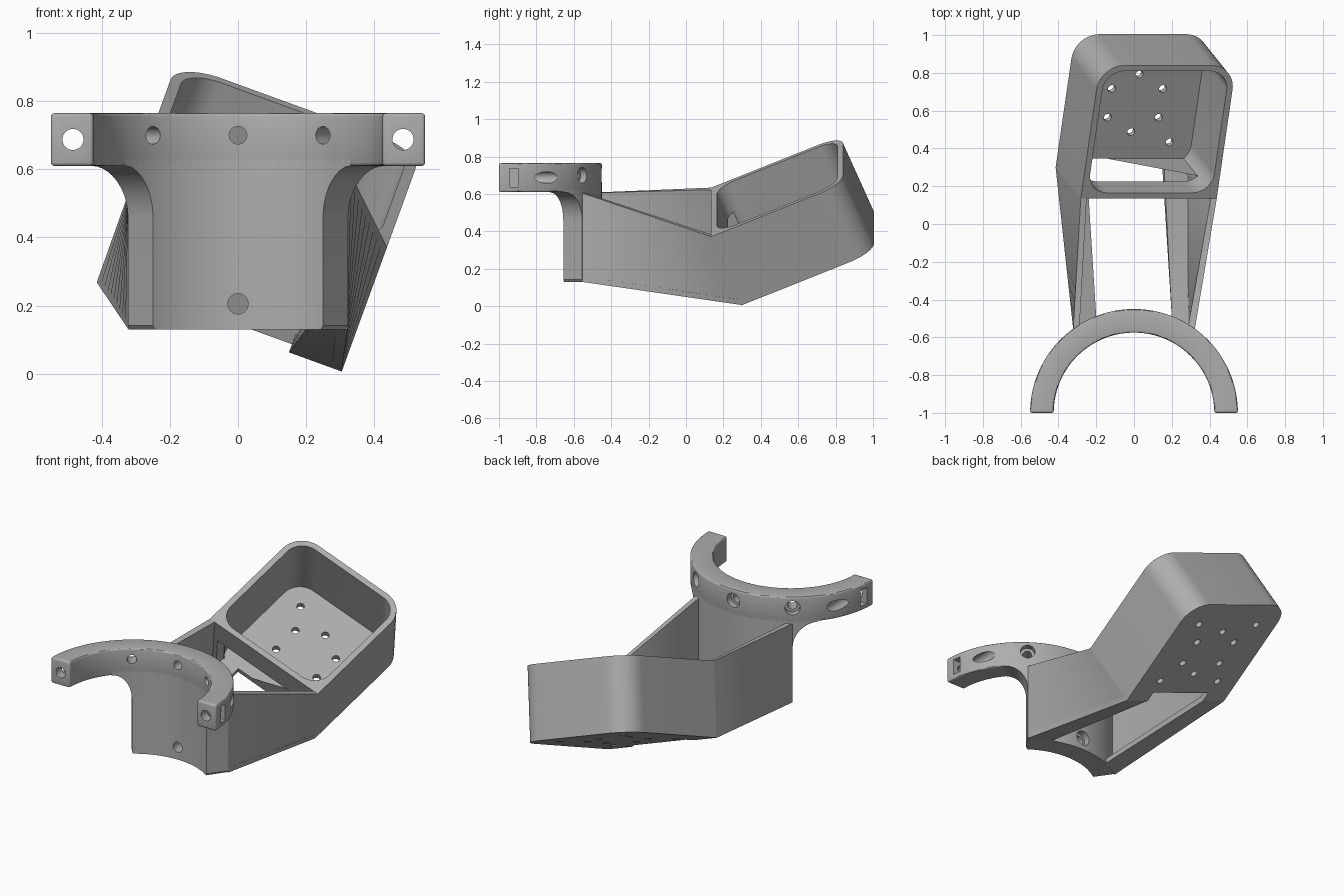
import bpy, bmesh
from math import radians, sin, cos, pi
from mathutils import Matrix, Vector

if "Cube" in bpy.data.objects:
    bpy.data.objects.remove(bpy.data.objects["Cube"], do_unlink=True)

grey = bpy.data.materials.new("plain grey")
grey.use_nodes = True
GREY = (0.42, 0.42, 0.42, 1)
grey.diffuse_color = GREY
grey.node_tree.nodes["Principled BSDF"].inputs["Base Color"].default_value = GREY

# Shared sizes
R_IN, R_OUT, RING_LOW, RING_TOP, LOW = 0.425, 0.55, 0.61, 0.765, 0.13
SIZE, DEPTH, WALL, FLANGE = 0.766, 0.423, 0.033, 0.165
AXIS = Vector((0, -1, 0))
TRAY = (Matrix.Translation((-0.415, 0.3, 0.268))
        @ Matrix.Rotation(radians(20), 4, 'Y') @ Matrix.Rotation(radians(23), 4, 'X'))


def make(name, bm):
    bmesh.ops.recalc_face_normals(bm, faces=bm.faces)
    mesh = bpy.data.meshes.new(name)
    bm.to_mesh(mesh)
    bm.free()
    mesh.materials.append(grey)
    ob = bpy.data.objects.new(name, mesh)
    bpy.context.collection.objects.link(ob)
    return ob


def loft(name, sections):
    """Skin closed cross-sections in order and cap both ends."""
    bm = bmesh.new()
    rows = [[bm.verts.new(p) for p in s] for s in sections]
    n = len(rows[0])
    for a, b in zip(rows, rows[1:]):
        for i in range(n):
            j = (i + 1) % n
            bm.faces.new((a[i], a[j], b[j], b[i]))
    bm.faces.new(rows[0])
    bm.faces.new(rows[-1])
    return make(name, bm)


def apply(ob, mod):
    bpy.context.view_layer.objects.active = ob
    bpy.ops.object.modifier_apply(modifier=mod.name)


def cut(ob, cutter):
    mod = ob.modifiers.new("cut", 'BOOLEAN')
    mod.operation, mod.solver, mod.object = 'DIFFERENCE', 'EXACT', cutter
    apply(ob, mod)
    bpy.data.objects.remove(cutter, do_unlink=True)


def smooth(ob):
    bpy.ops.object.select_all(action='DESELECT')
    ob.select_set(True)
    bpy.context.view_layer.objects.active = ob
    bpy.ops.object.shade_smooth_by_angle(angle=radians(30))


def rod(start, end, r):
    """Round cutter between two points."""
    start, end = Vector(start), Vector(end)
    d = end - start
    bm = bmesh.new()
    bmesh.ops.create_cone(bm, cap_ends=True, segments=32, radius1=r, radius2=r, depth=d.length,
                          matrix=Matrix.Translation((start + end) / 2)
                          @ d.to_track_quat('Z', 'Y').to_matrix().to_4x4())
    return make("cutter", bm)


def block(lo, hi, frame=Matrix()):
    lo, hi = Vector(lo), Vector(hi)
    bm = bmesh.new()
    bmesh.ops.create_cube(bm, size=1, matrix=frame @ Matrix.Translation((lo + hi) / 2)
                          @ Matrix.Diagonal((*(hi - lo), 1)))
    return make("cutter", bm)


def rounded(lo, hi, radii, z, frame):
    """Rounded square section; radii start at the low corner, counterclockwise."""
    pts = []
    corners = ((lo, lo), (hi, lo), (hi, hi), (lo, hi))
    for k, ((x, y), r) in enumerate(zip(corners, radii)):
        if r == 0:
            pts.append(frame @ Vector((x, y, z)))
            continue
        cx, cy = x + (r if x == lo else -r), y + (r if y == lo else -r)
        for i in range(13):
            a = pi + k * pi / 2 + i * pi / 24
            pts.append(frame @ Vector((cx + r * cos(a), cy + r * sin(a), z)))
    return pts


def polar(r, deg, z):
    return AXIS + Vector((r * cos(radians(deg)), r * sin(radians(deg)), z))


def arc_section(deg, z0, z1):
    return [polar(R_IN, deg, z0), polar(R_OUT, deg, z0), polar(R_OUT, deg, z1), polar(R_IN, deg, z1)]


# Half ring clamp with softened edges
ring = loft("clamp_ring", [arc_section(a * 2.5, RING_LOW, RING_TOP) for a in range(73)])
bev = ring.modifiers.new("bevel", 'BEVEL')
bev.width, bev.segments, bev.angle_limit = 0.01, 3, radians(40)
apply(ring, bev)

# Curved collar, flaring out into the ring
rows = [(LOW, 35), (LOW + 0.012, 36), (0.46, 36)]
rows += [(0.46 + 0.15 * sin(t * pi / 20), 36 + 15 * (1 - cos(t * pi / 20))) for t in range(1, 11)]
rows.append((0.63, 51))
sections = []
for z, half in rows:
    angles = [90 - half + half * i / 16 for i in range(33)]
    sections.append([polar(R_OUT, a, z) for a in angles] + [polar(R_IN, a, z) for a in reversed(angles)])
collar = loft("collar", sections)

# Radial bolt holes with countersinks
for ang in (54, 90, 126):
    for ob in (ring, collar):
        cut(ob, rod(polar(0.36, ang, 0.70), polar(0.62, ang, 0.70), 0.026))
        cut(ob, rod(polar(0.51, ang, 0.70), polar(0.62, ang, 0.70), 0.042))
cut(collar, rod(polar(0.36, 90, 0.205), polar(0.62, 90, 0.205), 0.03))
cut(collar, rod(polar(0.51, 90, 0.205), polar(0.62, 90, 0.205), 0.045))

# Clamp bolt holes and nut slots at the ring ends
for s in (-1, 1):
    cut(ring, rod((s * 0.485, -1.1, 0.688), (s * 0.485, -0.6, 0.688), 0.031))
    xs = sorted((s * 0.44, s * 0.6))
    cut(ring, block((xs[0], -0.945, 0.638), (xs[1], -0.895, 0.735)))

# Tilted open tray
outer_radii = (0, 0, 0.14, 0.14)
tray = loft("tray", [rounded(0, SIZE, outer_radii, z, TRAY) for z in (0, DEPTH)])
cut(tray, loft("cutter", [rounded(WALL, SIZE - WALL, (0.11,) * 4, z, TRAY) for z in (WALL, DEPTH + 0.1)]))
# Front opening below the rim bar, and floor notch between the flanges
cut(tray, block((0.06, -0.1, WALL), (SIZE - 0.06, 0.065, 0.27), TRAY))
cut(tray, block((FLANGE, -0.1, -0.1), (SIZE - FLANGE, 0.065, 0.2), TRAY))

# Floor holes: a ring of six and four corners
mid = SIZE / 2
spots = [(mid + 0.166 * cos(pi / 2 + k * pi / 3), mid + 0.166 * sin(pi / 2 + k * pi / 3)) for k in range(6)]
spots += [(mid + i * 0.225, mid + j * 0.225) for i in (-1, 1) for j in (-1, 1)]
for x, y in spots:
    cut(tray, rod(TRAY @ Vector((x, y, -0.05)), TRAY @ Vector((x, y, 0.08)), 0.021))


# Side arms: a thin wall and a bottom flange each, from collar to tray
def arm(name, near, far):
    near, far = [Vector(p) for p in near], [TRAY @ Vector(p) for p in far]
    return loft(name, [[a.lerp(b, t / 10) for a, b in zip(near, far)] for t in range(11)])


arms = []
for s, side in ((1, "left"), (-1, "right")):
    def across(d):
        return SIZE - d if s > 0 else d
    x0, x1, x2 = s * 0.322, s * 0.288, s * 0.2
    arms.append(arm(side + "_arm_wall",
                    [(x0, -0.556, LOW), (x1, -0.535, LOW), (x1, -0.535, 0.605), (x0, -0.556, 0.605)],
                    [(across(0), 0, 0), (across(WALL), 0, 0), (across(WALL), 0, DEPTH), (across(0), 0, DEPTH)]))
    arms.append(arm(side + "_arm_flange",
                    [(x0, -0.556, LOW), (x2, -0.49, LOW), (x2, -0.49, LOW + 0.03), (x0, -0.556, LOW + 0.03)],
                    [(across(0), 0, 0), (across(FLANGE), 0, 0), (across(FLANGE), 0, WALL), (across(0), 0, WALL)]))

for ob in [ring, collar, tray] + arms:
    smooth(ob)
